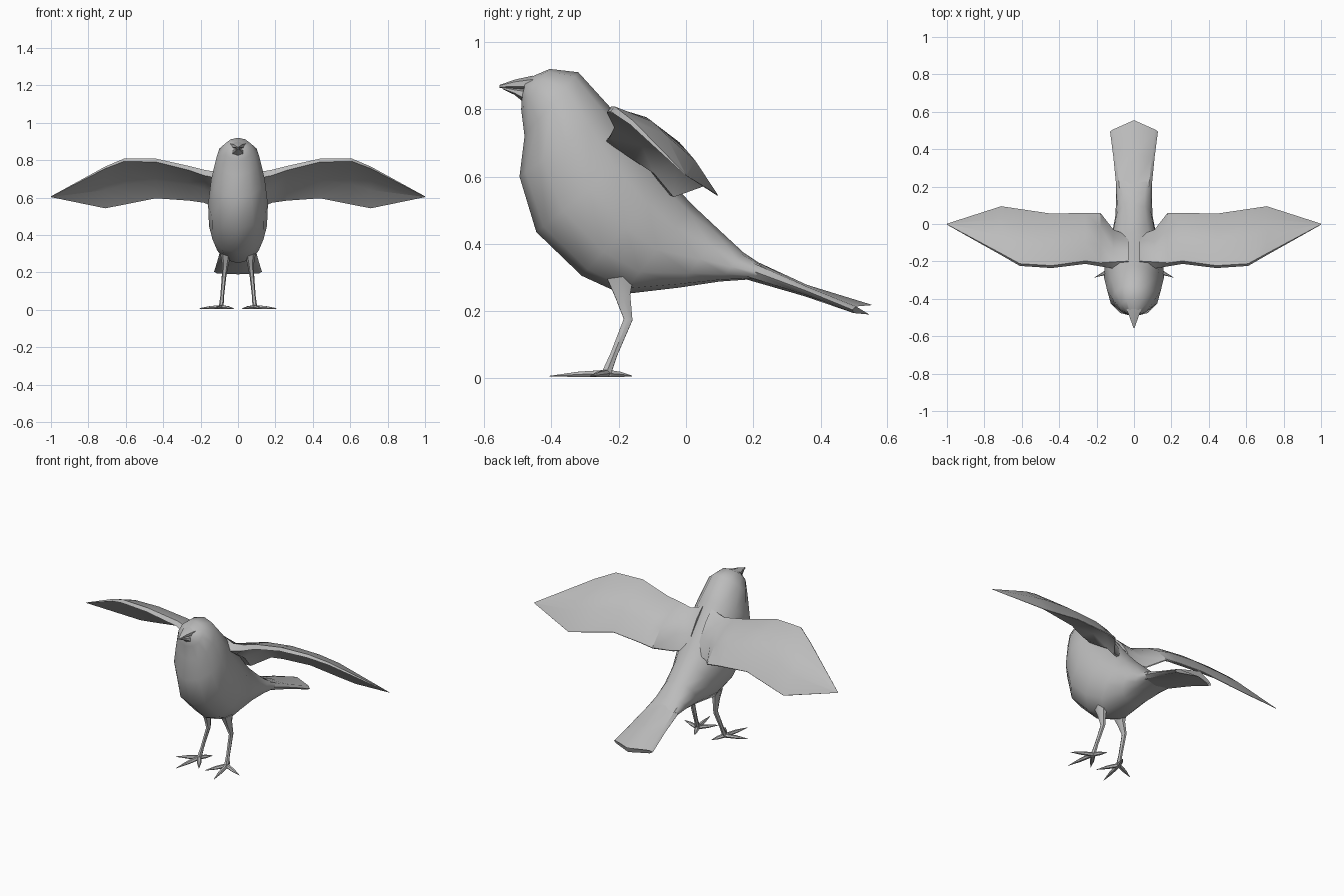
import bpy, bmesh, math
from mathutils import Vector

if "Cube" in bpy.data.objects:
    bpy.data.objects.remove(bpy.data.objects["Cube"])

grey = bpy.data.materials.new("plain_grey")
grey.diffuse_color = (0.5, 0.5, 0.5, 1)
grey.use_nodes = True
grey.node_tree.nodes["Principled BSDF"].inputs["Base Color"].default_value = grey.diffuse_color


def loft(name, rings, mirror=False, angle=50):
    """Skin a list of equal-length rings, closing both ends."""
    bm = bmesh.new()
    rows = [[bm.verts.new(p) for p in ring] for ring in rings]
    n = len(rows[0])
    for a, b in zip(rows, rows[1:]):
        for i in range(n):
            j = (i + 1) % n
            bm.faces.new((a[i], a[j], b[j], b[i]))
    bm.faces.new(rows[0])
    bm.faces.new(rows[-1])
    bmesh.ops.remove_doubles(bm, verts=bm.verts, dist=0.0005)
    bmesh.ops.recalc_face_normals(bm, faces=bm.faces)
    mesh = bpy.data.meshes.new(name)
    bm.to_mesh(mesh)
    bm.free()
    mesh.materials.append(grey)
    ob = bpy.data.objects.new(name, mesh)
    bpy.context.collection.objects.link(ob)
    bpy.ops.object.select_all(action='DESELECT')
    ob.select_set(True)
    bpy.context.view_layer.objects.active = ob
    bpy.ops.object.shade_smooth_by_angle(angle=math.radians(angle))
    if mirror:
        ob.modifiers.new("mirror", 'MIRROR')
    return ob


def slanted_ring(top, bottom, w, n=12, p=1.0):
    """Oval between a top and a bottom (y, z) point; p < 1 makes it boxier."""
    t, b = Vector((0, *top)), Vector((0, *bottom))
    mid, half = (t + b) / 2, (t - b) / 2
    ring = []
    for i in range(n):
        a = 2 * math.pi * i / n
        s, c = round(math.sin(a), 6), math.cos(a)
        x = math.copysign(abs(s) ** p, s) * w
        ring.append(mid + half * c + Vector((x, 0, 0)))
    return ring


def limb(name, points, n=6):
    """Tapered tube through (x, y, z, half width, half height) points."""
    pts = [Vector(p[:3]) for p in points]
    rings = []
    for i, p in enumerate(pts):
        d = (pts[min(i + 1, len(pts) - 1)] - pts[max(i - 1, 0)]).normalized()
        ref = Vector((0, 0, 1)) if abs(d.z) < 0.7 else Vector((0, -1, 0))
        side = d.cross(ref).normalized()
        up = side.cross(d)
        w, h = points[i][3:]
        rings.append([p + side * w * math.cos(k * 2 * math.pi / n)
                      + up * h * math.sin(k * 2 * math.pi / n) for k in range(n)])
    return loft(name, rings, mirror=True)


# Head and body: back point, breast point, half width, boxiness
body = [
    ((-0.475, 0.89), (-0.488, 0.835), 0.035, 1),
    ((-0.405, 0.92), (-0.490, 0.80), 0.078, 1),
    ((-0.32, 0.91), (-0.480, 0.72), 0.115, 1),
    ((-0.22, 0.80), (-0.495, 0.60), 0.143, 1),
    ((-0.13, 0.69), (-0.445, 0.435), 0.16, 0.95),
    ((-0.05, 0.59), (-0.31, 0.305), 0.155, 0.9),
    ((0.02, 0.515), (-0.19, 0.25), 0.125, 0.85),
    ((0.10, 0.44), (-0.02, 0.27), 0.10, 0.8),
    ((0.17, 0.375), (0.10, 0.288), 0.095, 0.7),
    ((0.23, 0.335), (0.20, 0.295), 0.095, 0.5),
]
loft("body", [slanted_ring(t, b, w, 12, p) for t, b, w, p in body])

# Tail: flat fan with a shallow point at the end
tail = [slanted_ring((0.20, 0.352), (0.17, 0.297), 0.093, 8, 0.5),
        slanted_ring((0.36, 0.278), (0.35, 0.245), 0.11, 8, 0.4),
        slanted_ring((0.50, 0.218), (0.49, 0.19), 0.128, 8, 0.4)]
end = [Vector((v.x, v.y + 0.055 * (1 - abs(v.x) / 0.128), v.z)) for v in tail[-1]]
loft("tail", tail[:-1] + [end], angle=40)

# Beak halves
loft("upper_beak", [slanted_ring((-0.455, 0.90), (-0.455, 0.855), 0.046, 6),
                    slanted_ring((-0.51, 0.888), (-0.51, 0.862), 0.022, 6),
                    slanted_ring((-0.555, 0.872), (-0.555, 0.864), 0.004, 6)])
loft("lower_beak", [slanted_ring((-0.455, 0.862), (-0.475, 0.815), 0.042, 6),
                    slanted_ring((-0.505, 0.862), (-0.51, 0.843), 0.018, 6),
                    slanted_ring((-0.545, 0.866), (-0.545, 0.86), 0.004, 6)])

# Wings: x, leading edge (y, z), trailing edge (y, z), arch, thickness
stations = [
    (0.03, (-0.20, 0.765), (-0.06, 0.56), 0.02, 0.06),
    (0.11, (-0.205, 0.735), (-0.03, 0.545), 0.03, 0.06),
    (0.18, (-0.21, 0.745), (0.06, 0.578), 0.04, 0.045),
    (0.26, (-0.20, 0.765), (0.06, 0.588), 0.045, 0.035),
    (0.44, (-0.225, 0.805), (0.055, 0.60), 0.045, 0.028),
    (0.61, (-0.215, 0.805), (0.08, 0.565), 0.045, 0.024),
    (0.71, (-0.16, 0.763), (0.095, 0.545), 0.04, 0.018),
    (1.00, (-0.002, 0.607), (0.002, 0.603), 0.0, 0.003),
]
rings = []
for x, lead, trail, arch, thick in stations:
    a, b = Vector((x, *lead)), Vector((x, *trail))
    up = Vector((0, a.z - b.z, b.y - a.y)).normalized()
    ring = []
    for u, h in ((0, 0.1), (0.3, 0.9), (0.65, 0.85), (1, 0)):
        ring.append(a.lerp(b, u) + up * arch * h)
    for u, h, k in ((1, 0, 0.15), (0.65, 0.85, 0.5), (0.3, 0.9, 0.9), (0, 0.1, 0.8)):
        ring.append(a.lerp(b, u) + up * (arch * h - thick * k))
    rings.append(ring)
loft("wing", rings, mirror=True, angle=40)

# Legs
limb("leg", [(0.065, -0.195, 0.30, 0.03, 0.045), (0.068, -0.188, 0.245, 0.018, 0.026),
             (0.075, -0.172, 0.175, 0.012, 0.015), (0.085, -0.215, 0.07, 0.010, 0.012),
             (0.09, -0.238, 0.012, 0.013, 0.016)])

# Toes: tip position and half width at the base
toes = {"outer_toe": (0.21, -0.285), "middle_toe": (0.125, -0.405),
        "inner_toe": (0.02, -0.34), "back_toe": (0.055, -0.16)}
for name, (tx, ty) in toes.items():
    base, tip = Vector((0.09, -0.235, 0.015)), Vector((tx, ty, 0.007))
    mid = base.lerp(tip, 0.5)
    limb(name, [(*base, 0.012, 0.012), (mid.x, mid.y, 0.012, 0.012, 0.009), (*tip, 0.001, 0.001)])
